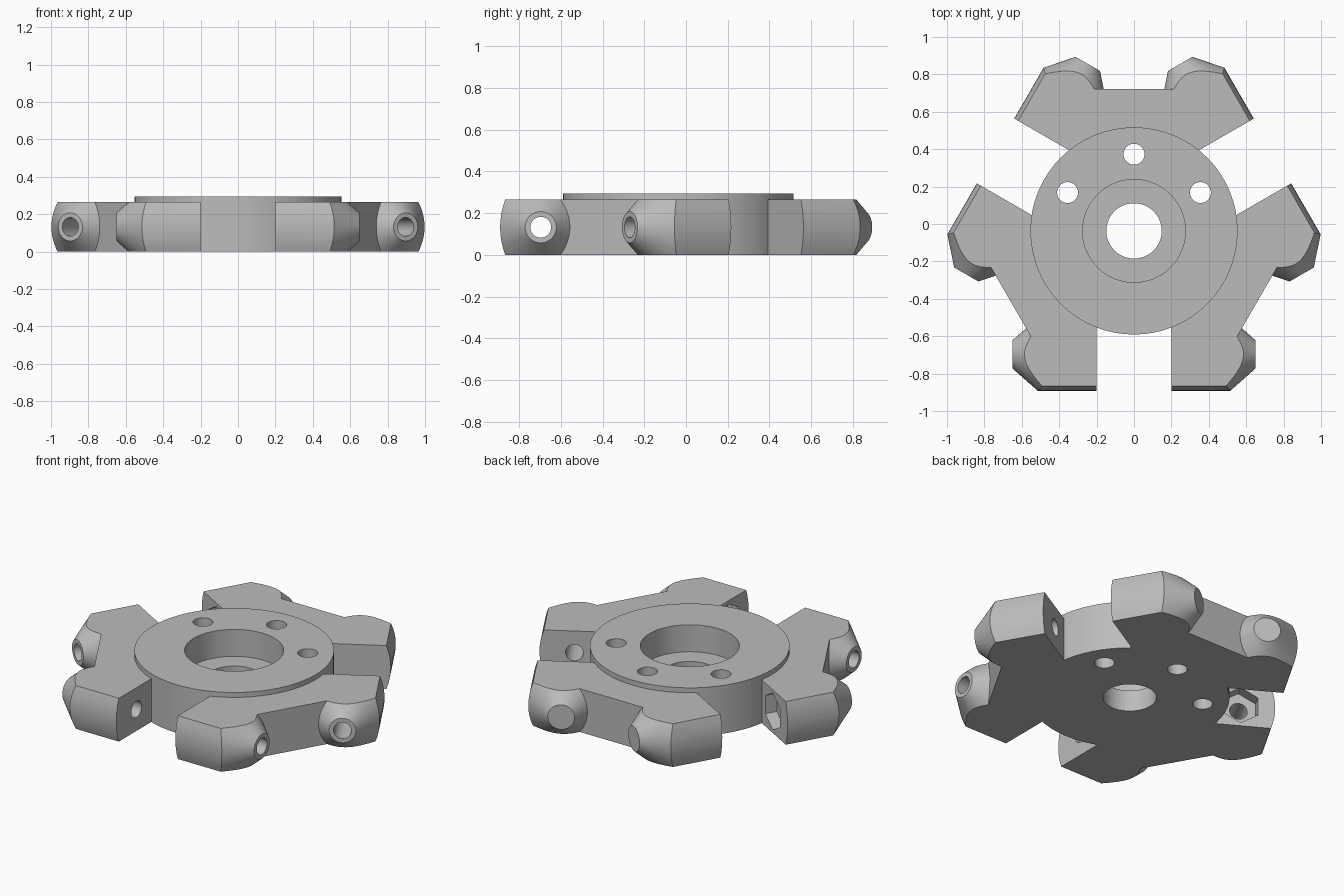
import bpy, bmesh, math
from mathutils import Matrix, Vector

cube = bpy.data.objects.get("Cube")
if cube:
    bpy.data.objects.remove(cube)

T, R = Matrix.Translation, Matrix.Rotation
H, TOP = 0.265, 0.295          # slab and flange heights
AXLE = -0.66                   # distance of the roller axles from the hub centre
CENTRE = T((0, -0.037, 0))


def make(name, bm, matrix):
    bm.transform(matrix)
    bmesh.ops.recalc_face_normals(bm, faces=bm.faces)
    mesh = bpy.data.meshes.new(name)
    bm.to_mesh(mesh)
    bm.free()
    ob = bpy.data.objects.new(name, mesh)
    bpy.context.collection.objects.link(ob)
    return ob


def cone(name, r1, r2, start, end, matrix, sides=48):
    """Cone or cylinder along local z from start to end."""
    bm = bmesh.new()
    bmesh.ops.create_cone(bm, cap_ends=True, segments=sides, radius1=r1, radius2=r2,
                          depth=end - start)
    return make(name, bm, matrix @ T((0, 0, (start + end) / 2)))


def prism(name, points, direction, matrix):
    """Closed outline swept along a direction."""
    bm = bmesh.new()
    face = bm.faces.new([bm.verts.new(p) for p in points])
    top = bmesh.ops.extrude_face_region(bm, geom=[face])["geom"]
    bmesh.ops.translate(bm, vec=direction, verts=[v for v in top if isinstance(v, bmesh.types.BMVert)])
    return make(name, bm, matrix)


def combine(target, other, operation):
    mod = target.modifiers.new("cut", "BOOLEAN")
    mod.operation, mod.solver, mod.object = operation, "EXACT", other
    bpy.context.view_layer.objects.active = target
    bpy.ops.object.modifier_apply(modifier=mod.name)
    bpy.data.objects.remove(other)


# three-armed slab with a notch in each arm
outline = []
for k in range(3):
    turn = R(math.radians(120 * k), 4, "Z")
    arm = [(-0.531, -0.6), (-0.2, -0.6), (-0.2, -0.4), (0.2, -0.4), (0.2, -0.6), (0.531, -0.6)]
    outline += [turn @ Vector((x, y, 0)) for x, y in arm]
body = prism("wheel_hub", outline, (0, 0, H), CENTRE)

# hub drum with raised flange
combine(body, cone("drum", 0.554, 0.554, 0, TOP, CENTRE, 64), "UNION")

# barrel-backed section of a roller support
arc = []
for i in range(9):
    z = H * (i / 8 - 0.5)
    arc.append((0.2, -0.485 - math.sqrt(0.37 ** 2 - z * z), z))
section = arc + [(0.2, -0.25, H / 2), (0.2, -0.25, -H / 2)]

# six supports, two to each arm, with conical tips
frames = [CENTRE @ R(math.radians(120 * k), 4, "Z") @ T((0, 0, H / 2)) @ R(flip, 4, "Y")
          for k in range(3) for flip in (0, math.pi)]
axles = [f @ T((0, AXLE, 0)) @ R(math.pi / 2, 4, "Y") for f in frames]
for frame, axle in zip(frames, axles):
    support = prism("support", section, (0.6, 0, 0), frame)
    combine(support, cone("tip", 0.482, 0.075, 0.19, 0.65, axle, 64), "INTERSECT")
    combine(body, support, "UNION")

# axle holes and hexagonal nut recesses
for axle in axles:
    combine(body, cone("axle_hole", 0.05, 0.05, 0.15, 0.7, axle, 32), "DIFFERENCE")
    nut = axle @ R(math.pi / 2, 4, "Z")
    combine(body, cone("nut_recess", 0.112, 0.112, 0.15, 0.27, nut, 6), "DIFFERENCE")

# centre bore, counterbore and bolt holes
combine(body, cone("bore", 0.148, 0.148, -0.1, 0.4, CENTRE), "DIFFERENCE")
combine(body, cone("counterbore", 0.275, 0.275, 0.13, 0.4, CENTRE), "DIFFERENCE")
for k in range(6):
    spot = CENTRE @ R(math.radians(60 * k), 4, "Z") @ T((0, 0.41, 0))
    combine(body, cone("bolt_hole", 0.056, 0.056, -0.1, 0.4, spot, 32), "DIFFERENCE")

# plain grey finish
grey = bpy.data.materials.new("plain grey")
grey.use_nodes = True
grey.diffuse_color = (0.5, 0.5, 0.5, 1)
grey.node_tree.nodes["Principled BSDF"].inputs["Base Color"].default_value = (0.5, 0.5, 0.5, 1)
body.data.materials.clear()
body.data.materials.append(grey)
for poly in body.data.polygons:
    poly.material_index = 0

bpy.ops.object.select_all(action="DESELECT")
body.select_set(True)
bpy.context.view_layer.objects.active = body
bpy.ops.object.shade_smooth_by_angle(angle=math.radians(25))
